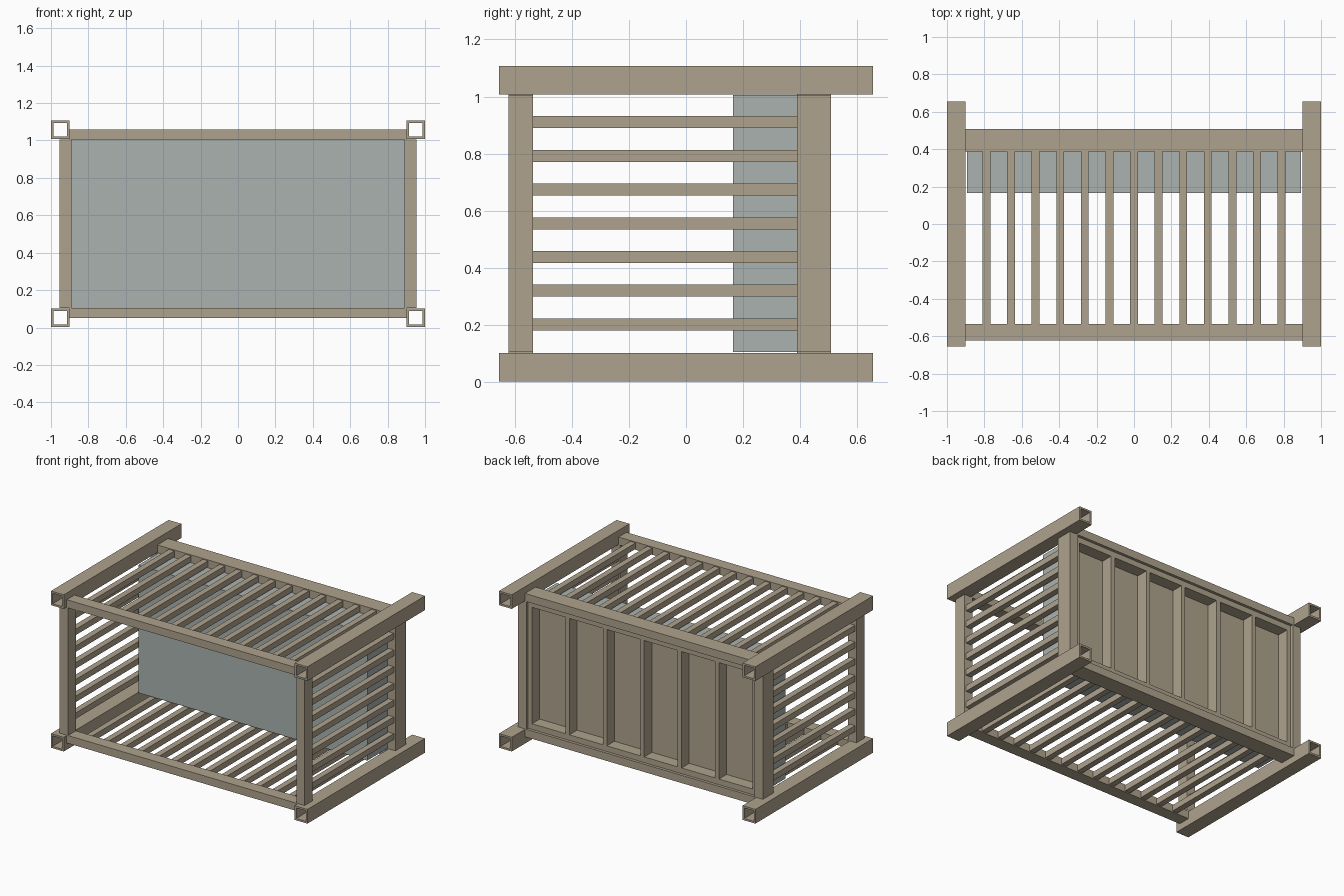
import bpy
import bmesh

cube = bpy.data.objects.get("Cube")
if cube:
    bpy.data.objects.remove(cube, do_unlink=True)


def material(name, rgb):
    m = bpy.data.materials.new(name)
    m.use_nodes = True
    m.diffuse_color = (*rgb, 1)
    m.node_tree.nodes["Principled BSDF"].inputs["Base Color"].default_value = (*rgb, 1)
    return m


TAN = material("tan_steel", (0.43, 0.365, 0.27))
BLUE = material("grey_blue_panel", (0.405, 0.45, 0.43))


def add_object(name, bm, mat):
    bmesh.ops.recalc_face_normals(bm, faces=bm.faces)
    mesh = bpy.data.meshes.new(name)
    bm.to_mesh(mesh)
    bm.free()
    mesh.materials.append(mat)
    obj = bpy.data.objects.new(name, mesh)
    bpy.context.collection.objects.link(obj)
    return obj


def box(name, x, y, z, mat=TAN):
    """Box spanning the given (low, high) ranges."""
    bm = bmesh.new()
    bmesh.ops.create_cube(bm, size=1)
    for v in bm.verts:
        v.co = [r[0] if c < 0 else r[1] for c, r in zip(v.co, (x, y, z))]
    return add_object(name, bm, mat)


def around(c, w):
    return (c - w / 2, c + w / 2)


def square_tube(name, cx, cz, size, wall, length):
    """Open-ended square tube running along y."""
    bm = bmesh.new()
    rings = []
    for y in (-length / 2, length / 2):
        for h in (size / 2, size / 2 - wall):
            rings.append([bm.verts.new((cx + sx * h, y, cz + sz * h))
                          for sx, sz in ((-1, -1), (1, -1), (1, 1), (-1, 1))])
    outer_a, inner_a, outer_b, inner_b = rings
    for a, b in ((outer_a, outer_b), (inner_a, inner_b),
                 (outer_a, inner_a), (outer_b, inner_b)):
        for i in range(4):
            j = (i + 1) % 4
            bm.faces.new((a[i], a[j], b[j], b[i]))
    return add_object(name, bm, TAN)


LOW, HIGH = 0.105, 1.005          # clear height between the tubes
FRONT, BACK = (-0.622, -0.535), (0.388, 0.507)
BAR = 0.042

# Corner tubes, posts and horizontal side bars
for side, s in (("left", 1), ("right", -1)):
    for level, z in (("bottom", 0.0525), ("top", 1.0575)):
        square_tube(f"{level}_{side}_tube", s * 0.95, z, 0.1, 0.013, 1.31)
    post_x = sorted((s * 0.89, s * 0.955))
    box(f"front_{side}_post", post_x, FRONT, (LOW, HIGH))
    box(f"back_{side}_post", post_x, BACK, (LOW, HIGH))
    for i in range(7):
        box(f"{side}_side_bar_{i + 1}", around(s * 0.922, BAR),
            (FRONT[1], BACK[0]), around(0.202 + i * 0.118, BAR))

# Long rails with cross bars at the top and bottom
for level, z in (("bottom", (0.05, LOW)), ("top", (HIGH, 1.06))):
    box(f"{level}_front_rail", (-0.9, 0.9), FRONT, z)
    box(f"{level}_back_rail", (-0.9, 0.9), BACK, z)
    for i in range(13):
        box(f"{level}_cross_bar_{i + 1}", around((i - 6) * 0.1315, BAR),
            (FRONT[1], BACK[0]), around(sum(z) / 2, BAR))

# Block standing against the back wall
box("inner_panel", (-0.893, 0.893), (0.165, 0.388), (LOW, HIGH), BLUE)

# Back wall: recessed sheet, surrounding frame and upright ribs
box("back_sheet", (-0.89, 0.89), (0.388, 0.402), (LOW, HIGH))
FRAME_Y = (0.402, 0.487)
for i in range(7):
    box(f"back_rib_{i + 1}", around((i - 3) * 0.2915, 0.03), FRAME_Y, (LOW, HIGH))
for level, z in (("bottom", (LOW, LOW + 0.04)), ("top", (HIGH - 0.04, HIGH))):
    box(f"back_frame_{level}", (-0.89, 0.89), FRAME_Y, z)
